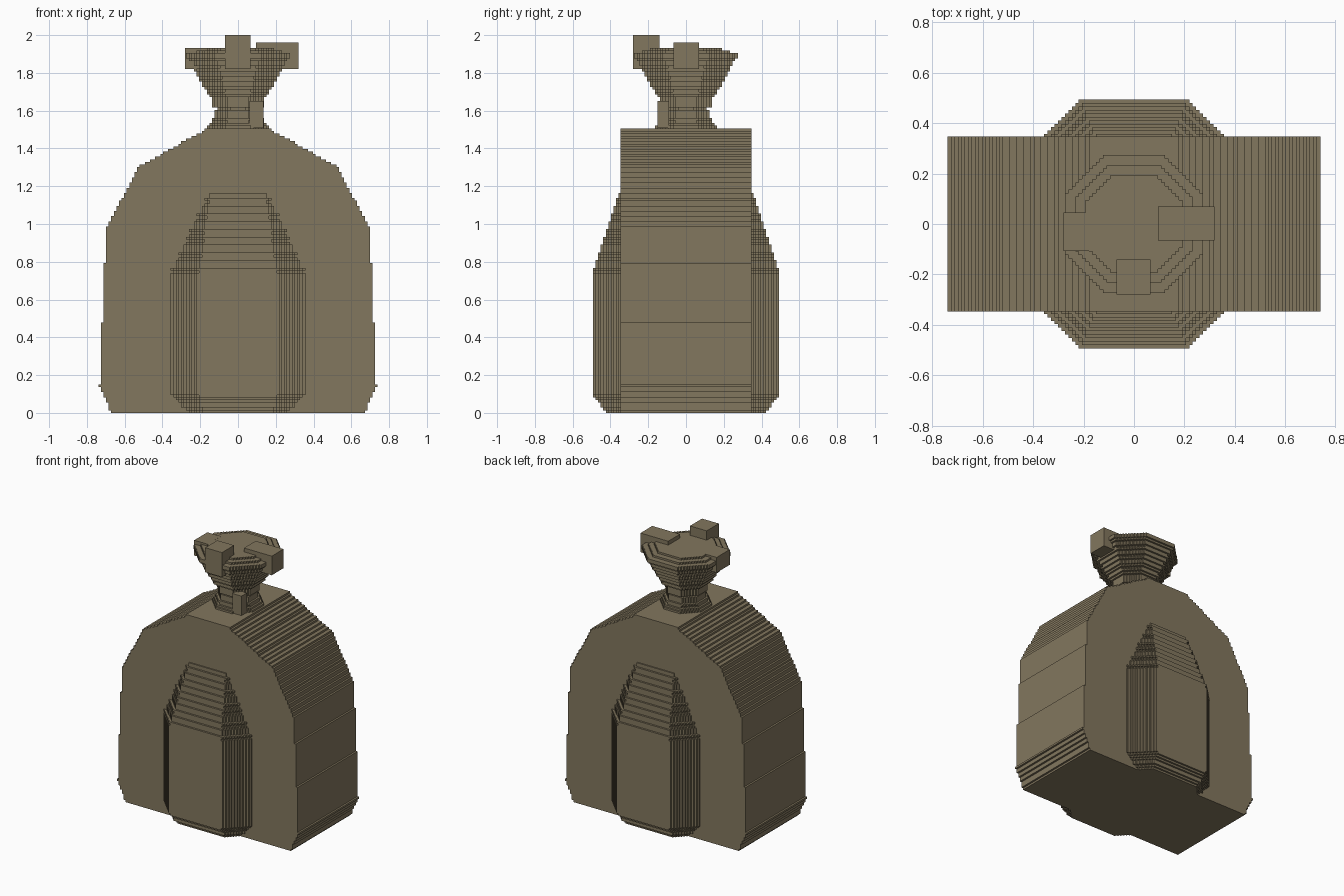
import bpy, bmesh

if "Cube" in bpy.data.objects:
    bpy.data.objects.remove(bpy.data.objects["Cube"], do_unlink=True)

STEP = 2 / 146  # size of one stair step

canvas = bpy.data.materials.new("olive canvas")
canvas.use_nodes = True
colour = (0.225, 0.184, 0.112, 1)
canvas.diffuse_color = colour
canvas.node_tree.nodes["Principled BSDF"].inputs["Base Color"].default_value = colour


def snap(value):
    return round(value / STEP) * STEP


def sample(profile, z):
    """Linear interpolation of rows (z, a, b, ...)."""
    for low, high in zip(profile, profile[1:]):
        if z <= high[0]:
            t = (z - low[0]) / max(high[0] - low[0], 1e-6)
            return [a + (b - a) * t for a, b in zip(low[1:], high[1:])]
    return list(profile[-1][1:])


def layers(profile):
    """Merge equal snapped layers into (bottom, top, sizes)."""
    rows = []
    first, last = round(profile[0][0] / STEP), round(profile[-1][0] / STEP)
    for k in range(first, last):
        size = [snap(s) for s in sample(profile, (k + 0.5) * STEP)]
        if rows and rows[-1][2] == size:
            rows[-1][1] = (k + 1) * STEP
        else:
            rows.append([k * STEP, (k + 1) * STEP, size])
    return rows


def prism(bm, points, direction):
    base = bm.faces.new([bm.verts.new(p) for p in points])
    grown = bmesh.ops.extrude_face_region(bm, geom=[base], use_keep_orig=True)
    moved = [g for g in grown["geom"] if isinstance(g, bmesh.types.BMVert)]
    bmesh.ops.translate(bm, verts=moved, vec=direction)


def finish(name, bm):
    bmesh.ops.recalc_face_normals(bm, faces=bm.faces)
    mesh = bpy.data.meshes.new(name)
    bm.to_mesh(mesh)
    bm.free()
    mesh.materials.append(canvas)
    bpy.context.collection.objects.link(bpy.data.objects.new(name, mesh))


def stepped_octagon(rx, ry, cut):
    """Rectangle outline whose corners are cut by a 45 degree staircase."""
    n = round(cut / STEP)
    corner = [(rx, ry - n * STEP)]
    for i in range(n):
        y = ry - (n - i) * STEP
        corner += [(rx - (i + 1) * STEP, y), (rx - (i + 1) * STEP, y + STEP)]
    half = corner + [(-x, y) for x, y in reversed(corner)]
    return half + [(-x, -y) for x, y in half]


def octagon_stack(name, profile):
    bm = bmesh.new()
    for low, high, (rx, ry, cut) in layers(profile):
        prism(bm, [(x, y, low) for x, y in stepped_octagon(rx, ry, cut)],
              (0, 0, high - low))
    finish(name, bm)


def box(name, low, high):
    bm = bmesh.new()
    (x0, y0, z0), (x1, y1, z1) = low, high
    prism(bm, [(x0, y0, z0), (x1, y0, z0), (x1, y1, z0), (x0, y1, z0)],
          (0, 0, z1 - z0))
    finish(name, bm)


# Sack body: stepped arch outline extruded through the depth
DEPTH = 0.347
body = [(0, 0.67), (0.14, 0.73), (0.141, 0.74), (0.156, 0.74), (0.157, 0.727),
        (0.475, 0.727), (0.476, 0.713), (0.8, 0.713), (0.801, 0.698),
        (0.97, 0.698), (1.3, 0.53), (1.507, 0.16)]
side = []
for low, high, (w,) in layers(body):
    side += [(w, low), (w, high)]
outline = side + [(-x, z) for x, z in reversed(side)]
bm = bmesh.new()
prism(bm, [(x, -DEPTH, z) for x, z in outline], (0, 2 * DEPTH, 0))
finish("sack_body", bm)

# Front and back bulges: one chamfered block passing through the body
bulge = [(0, 0.19, 0.42), (0.1, 0.22, 0.5), (0.72, 0.22, 0.5), (1.17, 0.15, 0.352)]
octagon_stack("front_and_back_bulge",
              [(z, flat + d - DEPTH, d, d - DEPTH) for z, flat, d in bulge])

# Tied neck and flared mouth
neck = [(1.507, 0.17), (1.57, 0.118), (1.62, 0.115), (1.621, 0.143), (1.67, 0.143),
        (1.74, 0.195), (1.82, 0.235), (1.86, 0.25), (1.89, 0.28),
        (1.905, 0.28), (1.906, 0.23), (1.918, 0.23), (1.919, 0.185), (1.932, 0.185)]
octagon_stack("neck_and_mouth", [(z, r, r, r * 0.55) for z, r in neck])

# Blocks around the mouth and the knot on the neck
box("front_block", (-0.07, -0.28, 1.82), (0.066, -0.14, 2.0))
box("left_block", (0.095, -0.066, 1.82), (0.32, 0.07, 1.96))
box("right_block", (-0.28, -0.107, 1.82), (-0.17, 0.045, 1.932))
box("neck_knot", (0.06, -0.152, 1.507), (0.135, -0.09, 1.65))
